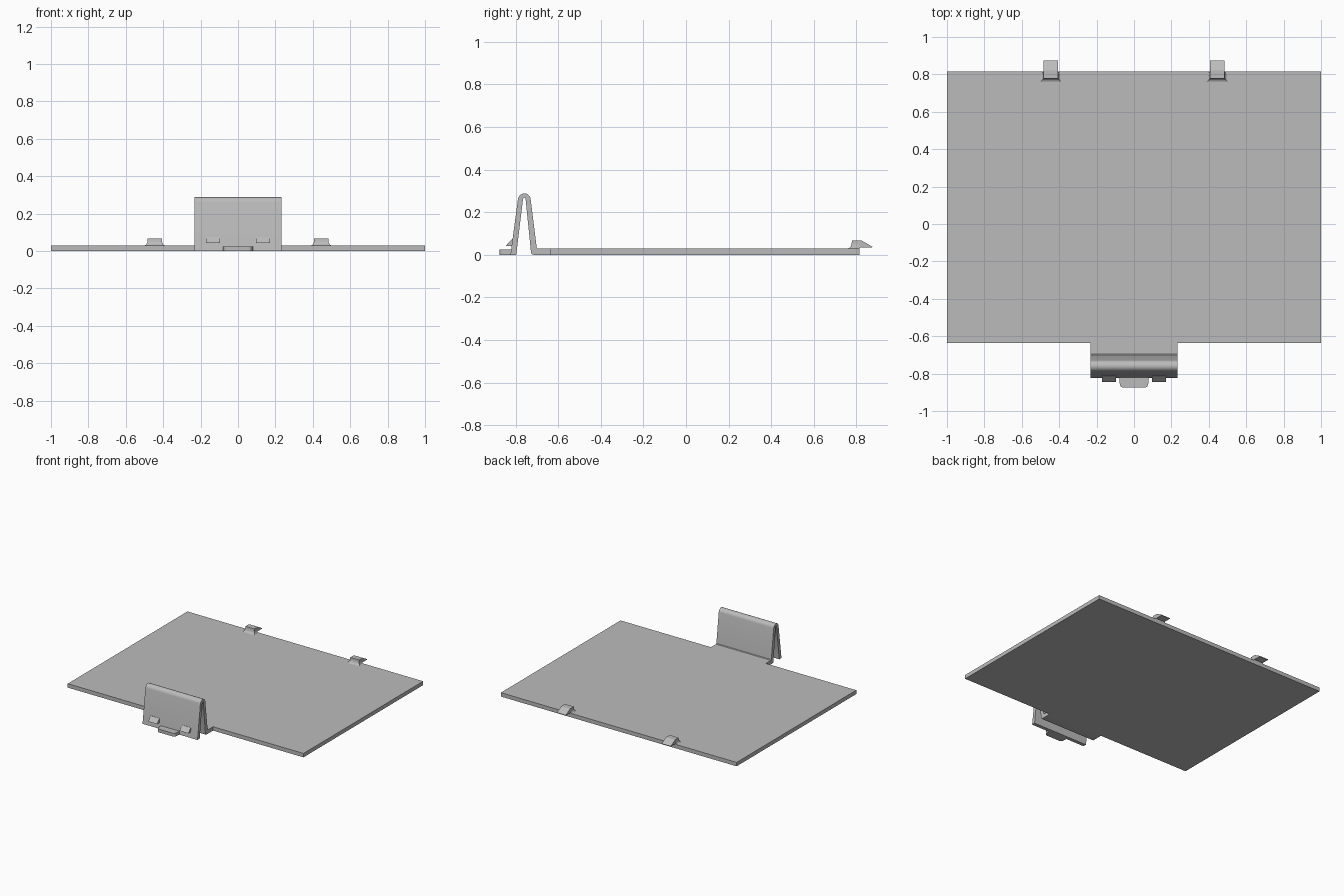
import bpy, bmesh
from math import sin, cos, pi, radians

cube = bpy.data.objects.get("Cube")
if cube:
    bpy.data.objects.remove(cube, do_unlink=True)

grey = bpy.data.materials.new("grey plastic")
grey.use_nodes = True
COLOR = (0.5, 0.5, 0.5, 1)
grey.diffuse_color = COLOR
grey.node_tree.nodes["Principled BSDF"].inputs["Base Color"].default_value = COLOR


def finish(name, bm, smooth=True):
    bmesh.ops.recalc_face_normals(bm, faces=bm.faces)
    mesh = bpy.data.meshes.new(name)
    bm.to_mesh(mesh)
    bm.free()
    mesh.materials.append(grey)
    obj = bpy.data.objects.new(name, mesh)
    bpy.context.collection.objects.link(obj)
    if smooth:
        bpy.ops.object.select_all(action='DESELECT')
        obj.select_set(True)
        bpy.context.view_layer.objects.active = obj
        bpy.ops.object.shade_smooth_by_angle(angle=radians(30))
    return obj


def prism(name, points, offset, smooth=True):
    """Extrude a closed outline of 3D points along offset."""
    bm = bmesh.new()
    face = bm.faces.new([bm.verts.new(p) for p in points])
    geom = bmesh.ops.extrude_face_region(bm, geom=[face])["geom"]
    moved = [v for v in geom if isinstance(v, bmesh.types.BMVert)]
    bmesh.ops.translate(bm, verts=moved, vec=offset)
    return finish(name, bm, smooth)


def side_prism(name, profile, x0, x1, smooth=True):
    return prism(name, [(x0, y, z) for y, z in profile], (x1 - x0, 0, 0), smooth)


def arc(cx, cy, r, a0, a1, steps=6):
    angles = [radians(a0 + (a1 - a0) * i / steps) for i in range(steps + 1)]
    return [(cx + r * cos(a), cy + r * sin(a)) for a in angles]


# Cover plate
side_prism("cover_plate", [(-0.635, 0), (0.815, 0), (0.815, 0.03), (-0.635, 0.03)],
           -1, 1, smooth=False)

# Folded spring clip with its neck
clip = [(-0.635, 0.0)]
clip += arc(-0.715, 0.013, 0.013, 270, 175, 4)
clip += arc(-0.759, 0.262, 0.006, 5, 175, 4)
clip += [(-0.797, 0), (-0.824, 0)]
clip += arc(-0.759, 0.258, 0.03, 173, 7, 10)
clip += [(-0.701, 0.034), (-0.696, 0.03), (-0.635, 0.03)]
side_prism("spring_clip", clip, -0.233, 0.233)

# Finger tab with rounded outer corners
tab = [(0.08, -0.815), (-0.08, -0.815)]
tab += arc(-0.056, -0.855, 0.02, 185, 270)
tab += arc(0.056, -0.855, 0.02, 270, 355)
prism("finger_tab", [(x, y, 0) for x, y in tab], (0, 0, 0.025))


def hook(name, cx):
    """Hook block whose front and sides flare out into a fillet at the base."""
    bm = bmesh.new()
    rings = []
    for i in range(6):
        a = i / 5 * pi / 2
        flare = 0.018 * (1 - sin(a))
        z = 0.03 + 0.028 * (1 - cos(a))
        w = 0.038 + flare
        rear = 0.038 + flare * 0.3
        rings.append([bm.verts.new(p) for p in (
            (cx - w, 0.778 - flare, z), (cx + w, 0.778 - flare, z),
            (cx + rear, 0.815, z), (cx - rear, 0.815, z))])
    rings.append([bm.verts.new((cx + x, y, 0.068)) for x, y in (
        (-0.038, 0.779), (0.038, 0.779), (0.038, 0.815), (-0.038, 0.815))])
    for low, high in zip(rings, rings[1:]):
        for j in range(4):
            k = (j + 1) % 4
            bm.faces.new((low[j], low[k], high[k], high[j]))
    bm.faces.new(rings[0])
    bm.faces.new(rings[-1])
    finish(name, bm)
    # Sloped tip that overhangs the rear edge
    side_prism(name + "_tip", [(0.815, 0.035), (0.872, 0.035), (0.875, 0.038), (0.822, 0.068),
                               (0.815, 0.068)], cx - 0.038, cx + 0.038, smooth=False)


# Mirrored rear hooks and front catches
for side, s in (("left", 1), ("right", -1)):
    hook(side + "_hook", s * 0.445)
    side_prism(side + "_catch", [(-0.846, 0.042), (-0.81, 0.042), (-0.805, 0.075), (-0.816, 0.075)],
               s * 0.095, s * 0.171, smooth=False)
